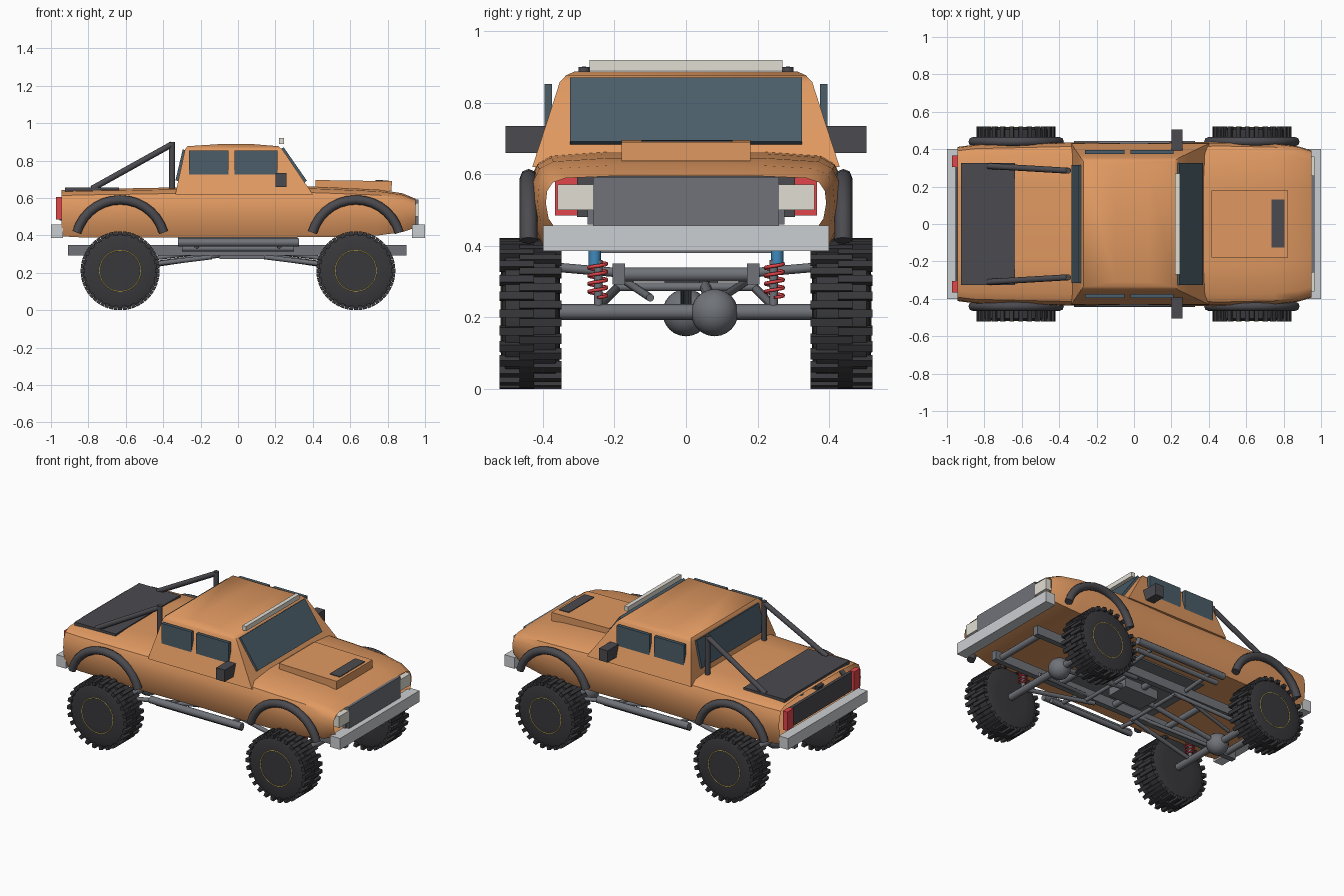
import bpy, bmesh
from math import sin, cos, pi, atan2, radians
from mathutils import Vector, Matrix

if "Cube" in bpy.data.objects:
    bpy.data.objects.remove(bpy.data.objects["Cube"])


def mat(name, r, g, b):
    m = bpy.data.materials.new(name)
    m.diffuse_color = (r, g, b, 1)
    m.use_nodes = True
    m.node_tree.nodes["Principled BSDF"].inputs["Base Color"].default_value = m.diffuse_color
    return m


ORANGE = mat("orange_paint", 0.75, 0.32, 0.12)
GLASS = mat("dark_glass", 0.07, 0.11, 0.14)
DARK = mat("dark_grey", 0.07, 0.07, 0.08)
RUBBER = mat("rubber", 0.04, 0.04, 0.045)
STEEL = mat("steel", 0.16, 0.17, 0.19)
CHROME = mat("chrome", 0.6, 0.62, 0.64)
CREAM = mat("cream", 0.75, 0.73, 0.65)
RED = mat("red", 0.75, 0.06, 0.07)
BLUE = mat("blue", 0.05, 0.25, 0.5)
YELLOW = mat("yellow", 0.75, 0.55, 0.08)


def finish(bm, name, m, angle=35):
    bmesh.ops.recalc_face_normals(bm, faces=bm.faces)
    me = bpy.data.meshes.new(name)
    bm.to_mesh(me)
    bm.free()
    me.shade_smooth()
    me.set_sharp_from_angle(angle=radians(angle))
    me.materials.append(m)
    ob = bpy.data.objects.new(name, me)
    bpy.context.collection.objects.link(ob)
    return ob


def box(name, m, x0, x1, y0, y1, z0, z1, tilt=0):
    bm = bmesh.new()
    size = Matrix.Diagonal((x1 - x0, y1 - y0, z1 - z0, 1))
    pos = Matrix.Translation(((x0 + x1) / 2, (y0 + y1) / 2, (z0 + z1) / 2))
    bmesh.ops.create_cube(bm, size=1, matrix=pos @ Matrix.Rotation(tilt, 4, 'Y') @ size)
    return finish(bm, name, m)


def tube(name, m, a, b, r, seg=12):
    a, b = Vector(a), Vector(b)
    rot = (b - a).to_track_quat('Z', 'Y').to_matrix().to_4x4()
    bm = bmesh.new()
    bmesh.ops.create_cone(bm, cap_ends=True, segments=seg, radius1=r, radius2=r,
                          depth=(b - a).length, matrix=Matrix.Translation((a + b) / 2) @ rot)
    return finish(bm, name, m)


def loft(name, m, rings, caps):
    bm = bmesh.new()
    vs = [[bm.verts.new(p) for p in ring] for ring in rings]
    n = len(rings[0])
    for r0, r1 in zip(vs, vs[1:]):
        for i in range(n):
            bm.faces.new((r0[i], r0[(i + 1) % n], r1[(i + 1) % n], r1[i]))
    if caps:
        bm.faces.new(vs[0])
        bm.faces.new(vs[-1])
    return finish(bm, name, m)


def path(name, m, pts, r, res=2):
    cu = bpy.data.curves.new(name, 'CURVE')
    cu.dimensions = '3D'
    cu.bevel_depth, cu.bevel_resolution, cu.use_fill_caps = r, res, True
    sp = cu.splines.new('POLY')
    sp.points.add(len(pts) - 1)
    for q, p in zip(sp.points, pts):
        q.co = (*p, 1)
    cu.materials.append(m)
    ob = bpy.data.objects.new(name, cu)
    bpy.context.collection.objects.link(ob)
    return ob


# Body shell, open at nose and tail: x, bottom, top, half width
stations = [(-.945, .395, .645, .412), (-.85, .39, .65, .424), (-.6, .39, .654, .43),
            (-.3, .39, .66, .437), (0, .39, .665, .43), (.3, .39, .668, .437),
            (.5, .392, .66, .438), (.75, .40, .648, .432), (.88, .418, .627, .415),
            (.95, .442, .597, .392)]
section = [(.92, 0), (.98, .22), (1, .5), (.99, .72), (.95, .87), (.86, .95), (.5, .99)]
half = section + [(-y, t) for y, t in reversed(section)]
loft("body_shell", ORANGE, [[(x, w * y, zb + (zt - zb) * t) for y, t in half]
                            for x, zb, zt, w in stations], False)

# Cab: z, rear x, front x, half width
levels = [(.62, -.335, .40, .43), (.7, -.318, .345, .404), (.78, -.30, .291, .378),
          (.858, -.284, .238, .353), (.877, -.27, .215, .335), (.888, -.1, .08, .31)]
loft("cab", ORANGE, [[(xr, -w, z), (xf, -w, z), (xf, w, z), (xr, w, z)]
                     for z, xr, xf, w in levels], True)

# Glass
box("windshield", GLASS, .288, .308, -.325, .325, .667, .885, -atan2(.125, .18))
box("rear_window", GLASS, -.315, -.297, -.315, .315, .69, .86, atan2(.04, .17))

# Hood scoop, its vent, bed cover, light bar
box("hood_scoop", ORANGE, .415, .822, -.18, .18, .64, .693, .015)
box("hood_vent", DARK, .735, .805, -.125, .13, .68, .695, .015)
box("bed_cover", DARK, -.925, -.635, -.325, .325, .635, .657)
box("roof_light_bar", CREAM, .22, .246, -.27, .27, .89, .92)

# Nose and tail
box("grille", STEEL, .935, .965, -.26, .26, .455, .592)
box("grille_lower", STEEL, .93, .95, -.275, .275, .46, .5)
box("tailgate_panel", DARK, -.955, -.935, -.305, .305, .48, .6)
box("front_bumper", CHROME, .93, 1.0, -.4, .4, .385, .457)
box("rear_bumper", CHROME, -1.0, -.935, -.4, .4, .385, .457)

# Chassis centre
box("floor_plate", STEEL, -.32, .32, -.25, .25, .38, .389)
for i, x in enumerate((-.85, -.4, 0, .4, .85)):
    tube(f"crossmember_{i}", STEEL, (x, -.19, .32), (x, .19, .32), .02)
for x in (-.15, .2):
    tube("link_crossbar", STEEL, (x, -.2, .285), (x, .2, .285), .012)
box("transfer_case", STEEL, -.1, .14, -.06, .09, .275, .335)


def wheel(x, s):
    cy, cz = s * .435, .211
    # Tyre lathed around the axle
    prof = [(-.082, .02), (-.082, .11), (-.08, .165), (-.07, .197), (.07, .197),
            (.08, .165), (.082, .11), (.082, .02)]
    n = 40
    loft("tyre", RUBBER, [[(x + r * cos(2 * pi * i / n), cy + y, cz + r * sin(2 * pi * i / n))
                           for i in range(n)] for y, r in prof], True)
    # Two staggered rows of lugs
    bm = bmesh.new()
    for row, (y0, y1) in enumerate(((-.087, .03), (-.01, .087))):
        for k in range(26):
            rot = Matrix.Rotation(2 * pi * (k + row / 2) / 26, 4, 'Y')
            bmesh.ops.create_cube(bm, size=1, matrix=Matrix.Translation(
                (x, cy + s * (y0 + y1) / 2, cz)) @ rot @ Matrix.Translation((0, 0, .199))
                @ Matrix.Diagonal((.022, y1 - y0, .024, 1)))
    finish(bm, "tread_lugs", RUBBER)
    # Rim ring
    path("rim_ring", YELLOW, [(x + .11 * cos(a * pi / 20), cy + s * .081,
                               cz + .11 * sin(a * pi / 20)) for a in range(41)], .0025, 1)
    # Fender flare, ribbed arch
    arc = [radians(15 + 150 * i / 14) for i in range(15)]
    path("fender_flare", DARK, [(x + .24 * cos(a), s * .44, .354 + .236 * sin(a))
                                for a in arc], .025)


for s in (-1, 1):
    # Side windows, mirrors and lamps
    y0, y1 = sorted((s * .375, s * .396))
    box("rear_side_window", GLASS, -.262, -.052, y0, y1, .70, .853)
    box("front_side_window", GLASS, -.018, .212, y0, y1, .70, .853)
    box("mirror", DARK, .2, .26, *sorted((s * .39, s * .505)), .66, .735)
    box("headlight", CREAM, .93, .966, *sorted((s * .26, s * .36)), .5, .572)
    box("tail_light", RED, -.972, -.94, *sorted((s * .305, s * .366)), .485, .605)
    # Roll bar
    tube("roll_bar_post", DARK, (-.352, s * .285, .64), (-.352, s * .285, .9), .016)
    tube("roll_bar_brace", DARK, (-.352, s * .285, .888), (-.78, s * .31, .65), .016)
    # Frame rail and side step
    box("frame_rail", STEEL, -.91, .9, *sorted((s * .17, s * .205)), .292, .35)
    tube("side_step", STEEL, (-.32, s * .423, .362), (.325, s * .423, .362), .022)
    tube("side_step_lower", STEEL, (-.3, s * .385, .33), (.3, s * .385, .33), .016)
    for x in (-.22, .22):
        tube("step_bracket", STEEL, (x, s * .19, .325), (x, s * .42, .345), .013)
    for e in (-1, 1):
        x = e * .63
        wheel(x, s)
        # Suspension: links and coil-over shock
        tube("lower_link", STEEL, (x, s * .25, .225), (e * .14, s * .19, .285), .013)
        tube("upper_link", STEEL, (x, s * .1, .255), (e * .15, s * .19, .315), .011)
        tube("shock_body", STEEL, (x, s * .245, .22), (x, s * .245, .36), .012)
        tube("shock_top", BLUE, (x, s * .255, .345), (x, s * .255, .395), .017)
        path("coil_spring", RED, [(x + .026 * cos(i * pi / 5), s * .247 + .026 * sin(i * pi / 5),
                                   .255 + .1 * i / 45) for i in range(46)], .005, 1)

# Axles, differentials and drive shafts
for e, dy in ((-1, 0), (1, .08)):
    x = e * .63
    tube("axle", STEEL, (x, -.36, .215), (x, .36, .215), .022)
    bm = bmesh.new()
    bmesh.ops.create_uvsphere(bm, u_segments=20, v_segments=12, radius=.066,
                              matrix=Matrix.Translation((x, dy, .213)))
    finish(bm, "differential", STEEL)
    tube("drive_shaft", STEEL, (x, dy, .22), (e * .08, dy * .6, .3), .016)
